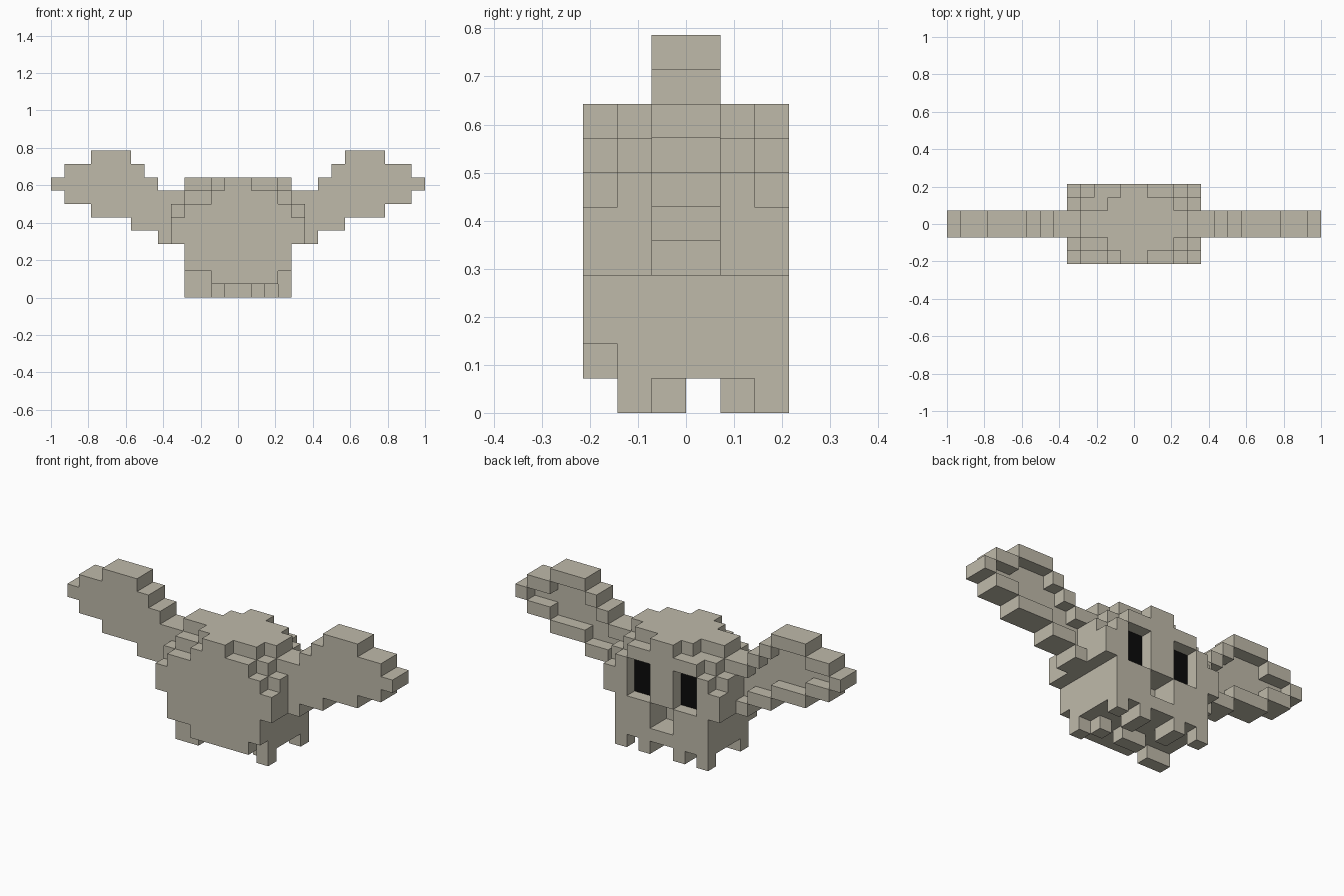
import bpy, bmesh, math
from mathutils import Vector

if "Cube" in bpy.data.objects:
    bpy.data.objects.remove(bpy.data.objects["Cube"], do_unlink=True)

U = 1 / 14  # one block


def material(name, rgb):
    m = bpy.data.materials.new(name)
    m.use_nodes = True
    m.diffuse_color = (*rgb, 1)
    bsdf = m.node_tree.nodes["Principled BSDF"]
    bsdf.inputs["Base Color"].default_value = (*rgb, 1)
    bsdf.inputs["Roughness"].default_value = 0.9
    return m


BEIGE = material("warm grey beige", (0.52, 0.49, 0.40))
BLACK = material("eye black", (0.003, 0.003, 0.003))


def cells(box):
    x0, x1, y0, y1, z0, z1 = box
    return {(x, y, z) for x in range(x0, x1) for y in range(y0, y1) for z in range(z0, z1)}


def fill(boxes, cuts=()):
    solid = set()
    for b in boxes:
        solid |= cells(b)
    for c in cuts:
        solid -= cells(c)
    return solid


def block_object(name, solid, mat):
    """Skin a set of blocks with its outer faces and merge the flat areas."""
    bm = bmesh.new()
    for c in solid:
        for axis in range(3):
            for side in (0, 1):
                n = list(c)
                n[axis] += 2 * side - 1
                if tuple(n) in solid:
                    continue
                a, b = (axis + 1) % 3, (axis + 2) % 3
                loop = []
                for da, db in ((0, 0), (1, 0), (1, 1), (0, 1)):
                    p = list(c)
                    p[axis] += side
                    p[a] += da
                    p[b] += db
                    loop.append(bm.verts.new(Vector(p) * U))
                bm.faces.new(loop if side else loop[::-1])
    bmesh.ops.remove_doubles(bm, verts=bm.verts, dist=1e-4)
    bmesh.ops.dissolve_limit(bm, angle_limit=math.radians(1), verts=bm.verts, edges=bm.edges)
    me = bpy.data.meshes.new(name)
    bm.to_mesh(me)
    bm.free()
    me.materials.append(mat)
    ob = bpy.data.objects.new(name, me)
    bpy.context.collection.objects.link(ob)
    return ob


# Body with stepped crown, cheeks, and carved eye sockets and mouth
body = fill(
    [
        (-4, 4, -2, 3, 1, 7),     # trunk
        (-4, 4, -3, -2, 2, 7),    # back panel
        (-2, 3, -3, -2, 1, 2),    # back panel lower edge
        (-5, 5, -3, 3, 4, 6),     # cheeks
        (-5, 5, -2, 2, 6, 7),
        (-4, 4, -2, 2, 7, 8),     # crown
        (-2, 3, -3, -2, 7, 8),
        (-3, 3, 2, 3, 7, 8),
        (-4, 4, -1, 1, 8, 9),
        (-2, 3, -2, 2, 8, 9),
        (-1, 1, -3, 3, 8, 9),
    ],
    cuts=[
        (1, 3, 2, 3, 4, 7),       # eye sockets
        (-3, -1, 2, 3, 4, 7),
        (-1, 1, 1, 3, 2, 4),      # mouth
    ],
)
block_object("body", body, BEIGE)

# Short feet and tufts under the body
feet = fill([
    (-4, -2, -2, -1, 0, 1), (3, 4, -2, -1, 0, 1),
    (-1, 1, -1, 0, 0, 1), (2, 3, -1, 0, 0, 1),
    (1, 2, 1, 3, 0, 1), (-2, -1, 1, 3, 0, 1),
    (3, 4, 2, 3, 0, 1), (-4, -3, 2, 3, 0, 1),
])
block_object("feet", feet, BEIGE)

# Large ears: columns of (x start, x end, bottom, top)
columns = [(4, 6, 4, 8), (6, 7, 5, 9), (7, 8, 5, 10), (8, 11, 6, 11),
           (11, 13, 7, 10), (13, 14, 8, 9)]
outline = {(x, z) for x0, x1, z0, z1 in columns for x in range(x0, x1) for z in range(z0, z1)}


def is_rim(x, z):
    near = [(x + 1, z), (x, z + 1), (x, z - 1)]
    if x > 4:
        near.append((x - 1, z))
    return any(n not in outline for n in near)


# Thin back sheet plus a raised rim around the hollow of the ear
ear = {(x, -1, z) for x, z in outline} | {(x, 0, z) for x, z in outline if is_rim(x, z)}
# Leave out blocks already inside the cheeks
ear -= body
block_object("left_ear", ear, BEIGE)
block_object("right_ear", {(-x - 1, y, z) for x, y, z in ear}, BEIGE)

# Eye plates at the back of the sockets
for name, s in (("left_eye", 1), ("right_eye", -1)):
    bpy.ops.mesh.primitive_cube_add(size=1, location=(s * 2 * U, 2 * U + 0.001, 5.5 * U))
    eye = bpy.context.object
    eye.name = name
    eye.scale = (2 * U, 0.004, 3 * U)
    bpy.ops.object.transform_apply(location=False, rotation=False, scale=True)
    eye.data.materials.append(BLACK)
